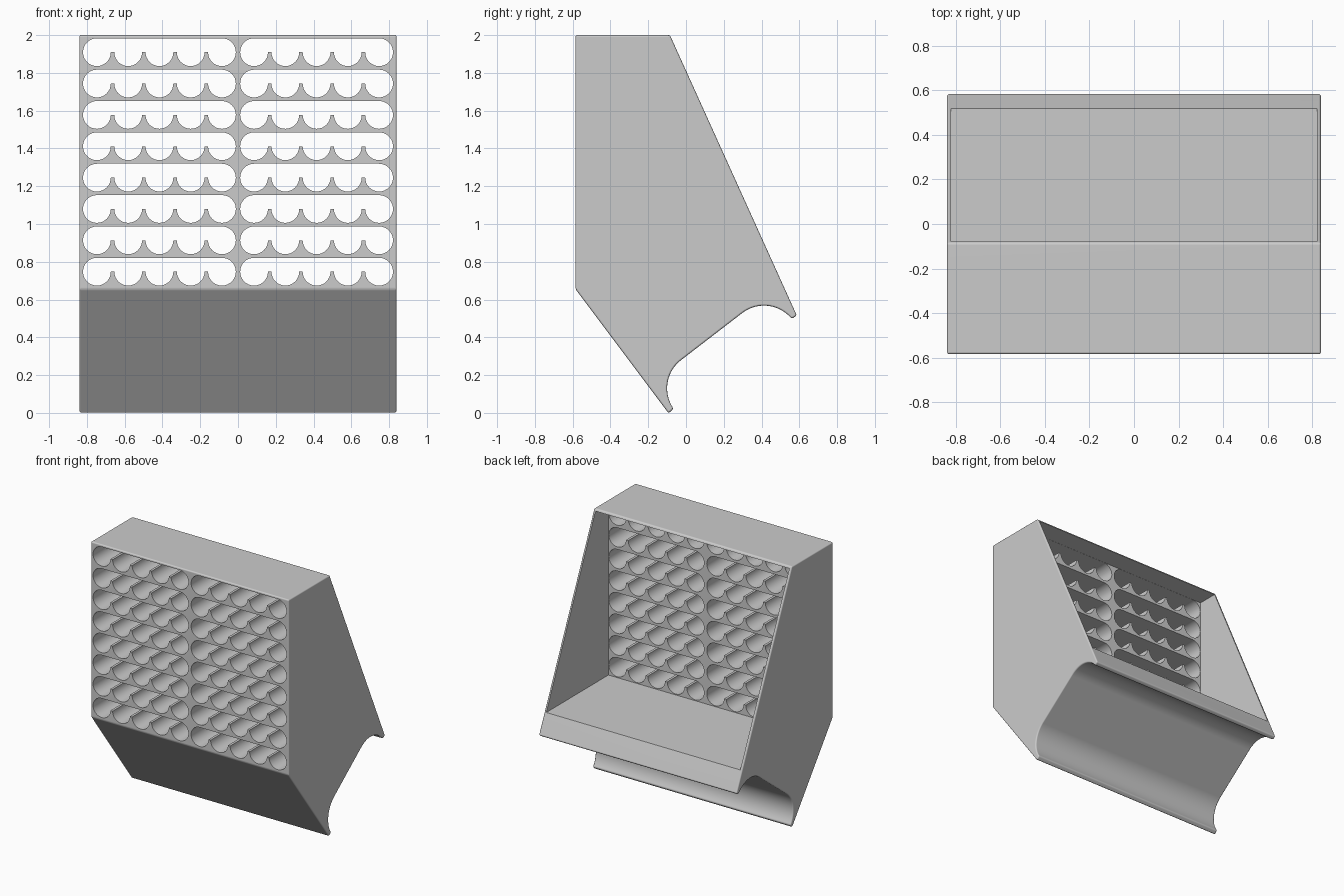
import bpy, bmesh, math
from mathutils import Vector

if "Cube" in bpy.data.objects:
    bpy.data.objects.remove(bpy.data.objects["Cube"])


def arc(cx, cz, r, a0, a1, n):
    return [(cx + r * math.cos(math.radians(a0 + (a1 - a0) * i / n)),
             cz + r * math.sin(math.radians(a0 + (a1 - a0) * i / n)))
            for i in range(n + 1)]


def prism(bm, pts, offset):
    """Close a loop of 3D points and extrude it along an offset."""
    face = bm.faces.new([bm.verts.new(p) for p in pts])
    ext = bmesh.ops.extrude_face_region(bm, geom=[face])
    verts = [v for v in ext["geom"] if isinstance(v, bmesh.types.BMVert)]
    bmesh.ops.translate(bm, verts=verts, vec=Vector(offset))


def to_object(bm, name):
    bmesh.ops.recalc_face_normals(bm, faces=bm.faces)
    mesh = bpy.data.meshes.new(name)
    bm.to_mesh(mesh)
    bm.free()
    obj = bpy.data.objects.new(name, mesh)
    bpy.context.collection.objects.link(obj)
    return obj


def side_prism(name, profile, half):
    bm = bmesh.new()
    prism(bm, [(-half, y, z) for y, z in profile], (2 * half, 0, 0))
    return to_object(bm, name)


def apply(obj, mod):
    bpy.context.view_layer.objects.active = obj
    bpy.ops.object.modifier_apply(modifier=mod.name)


def cut(obj, cutter):
    mod = obj.modifiers.new("cut", 'BOOLEAN')
    mod.operation = 'DIFFERENCE'
    mod.solver = 'EXACT'
    mod.object = cutter
    apply(obj, mod)
    bpy.data.objects.remove(cutter)


# Housing: side profile with two scooped arcs underneath
profile = [(-0.585, 2.0), (-0.585, 0.655), (-0.092, -0.002)]
profile += arc(0.088, 0.13, 0.188, 215, 128, 18)
profile += arc(0.413, 0.38, 0.188, 128, 39, 18)
profile += [(0.587, 0.515), (-0.085, 2.0)]
body = side_prism("rack_housing", profile, 0.84)
bev = body.modifiers.new("soft_edges", 'BEVEL')
bev.width = 0.01
bev.segments = 3
bev.limit_method = 'ANGLE'
bev.angle_limit = math.radians(30)
apply(body, bev)

# Open bin behind the front panel
cavity = side_prism("bin_cutter", [(-0.235, 0.667), (0.8, 0.667),
                                   (0.8, 1.984), (-0.235, 1.984)], 0.823)
cut(body, cavity)

# Scalloped slots: five round cradles joined by a flat top
R, PITCH, COLS, ROWS = 0.0735, 0.1655, 5, 8
bm = bmesh.new()
for side in (-1, 1):
    for row in range(ROWS):
        z = 1.9095 - row * 0.166
        x0 = side * 0.416 - PITCH * (COLS - 1) / 2
        outline = arc(x0, z, R, 90, 360, 24)
        for c in range(1, COLS):
            end = 450 if c == COLS - 1 else 360
            outline += arc(x0 + c * PITCH, z, R, 180, end, 24 if end == 450 else 16)
        prism(bm, [(x, -0.75, zz) for x, zz in outline], (0, 0.62, 0))
cut(body, to_object(bm, "slot_cutter"))

# Shading
bpy.ops.object.select_all(action='DESELECT')
body.select_set(True)
bpy.context.view_layer.objects.active = body
bpy.ops.object.shade_smooth_by_angle(angle=math.radians(35))
wn = body.modifiers.new("clean_normals", 'WEIGHTED_NORMAL')
wn.keep_sharp = True
